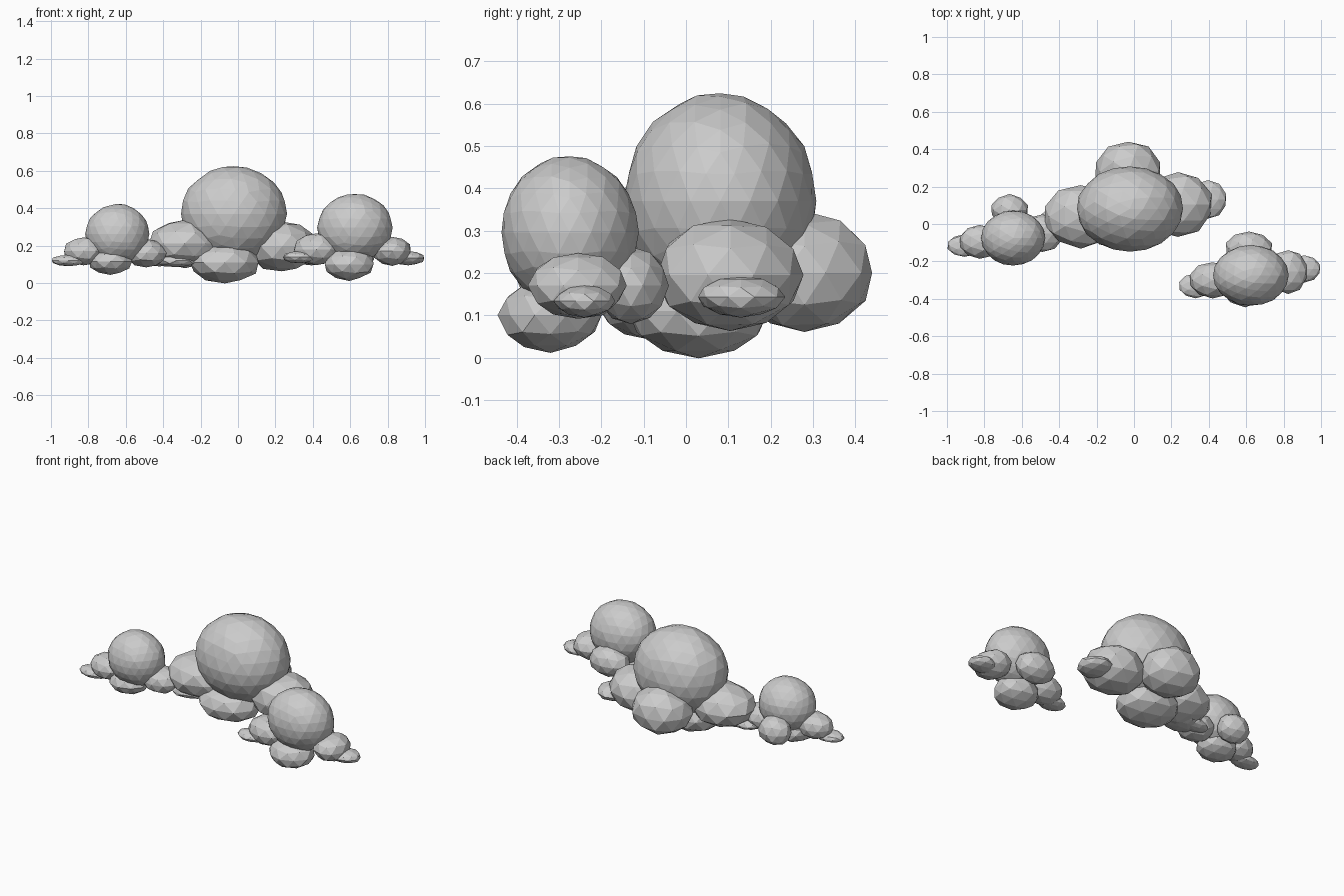
import bpy, random
from mathutils import Vector

if "Cube" in bpy.data.objects:
    bpy.data.objects.remove(bpy.data.objects["Cube"])

random.seed(4)


def puff(name, center, radii, detail=2, jitter=0.035):
    """Low-poly ellipsoid puff with slightly uneven vertices."""
    bpy.ops.mesh.primitive_ico_sphere_add(subdivisions=detail, radius=1)
    ob = bpy.context.object
    ob.name = name
    for v in ob.data.vertices:
        n = v.co * (1.015 + random.uniform(-jitter, jitter))
        v.co = Vector(n[i] * radii[i] for i in range(3))
    ob.location = center
    return ob


def cloud(name, parts):
    for part, (center, radii) in parts.items():
        core = part == "core"
        puff(f"{name}_{part}", center, radii, 3 if core else 2, 0.012 if core else 0.035)


# Large middle cloud
cloud("middle_cloud", {
    "core": ((-.022, .081, .37), (.28, .225, .252)),
    "left_puff": ((-.285, .04, .21), (.195, .165, .125)),
    "right_puff": ((.235, .105, .195), (.182, .172, .135)),
    "back_puff": ((-.03, .28, .2), (.18, .162, .14)),
    "lower_puff": ((-.07, .03, .11), (.188, .165, .108)),
    "left_wisp": ((-.33, .0, .12), (.12, .09, .035)),
    "right_wisp": ((.395, .13, .143), (.1, .1, .048)),
})

# Small left cloud
cloud("left_cloud", {
    "core": ((-.645, -.075, .262), (.168, .145, .158)),
    "left_puff": ((-.825, -.095, .17), (.11, .09, .075)),
    "right_puff": ((-.49, -.05, .16), (.112, .1, .075)),
    "back_puff": ((-.665, .075, .16), (.1, .082, .085)),
    "lower_puff": ((-.682, -.09, .115), (.118, .11, .07)),
    "left_wisp": ((-.905, -.115, .12), (.095, .06, .03)),
    "right_wisp": ((-.42, .02, .12), (.095, .055, .03)),
})

# Small right cloud
cloud("right_cloud", {
    "core": ((.625, -.275, .296), (.198, .16, .178)),
    "left_puff": ((.42, -.3, .18), (.125, .095, .085)),
    "right_puff": ((.825, -.255, .17), (.102, .115, .078)),
    "back_puff": ((.615, -.13, .17), (.125, .088, .09)),
    "lower_puff": ((.595, -.32, .1), (.135, .12, .085)),
    "left_wisp": ((.33, -.33, .138), (.09, .065, .032)),
    "right_wisp": ((.91, -.24, .133), (.088, .07, .037)),
})
